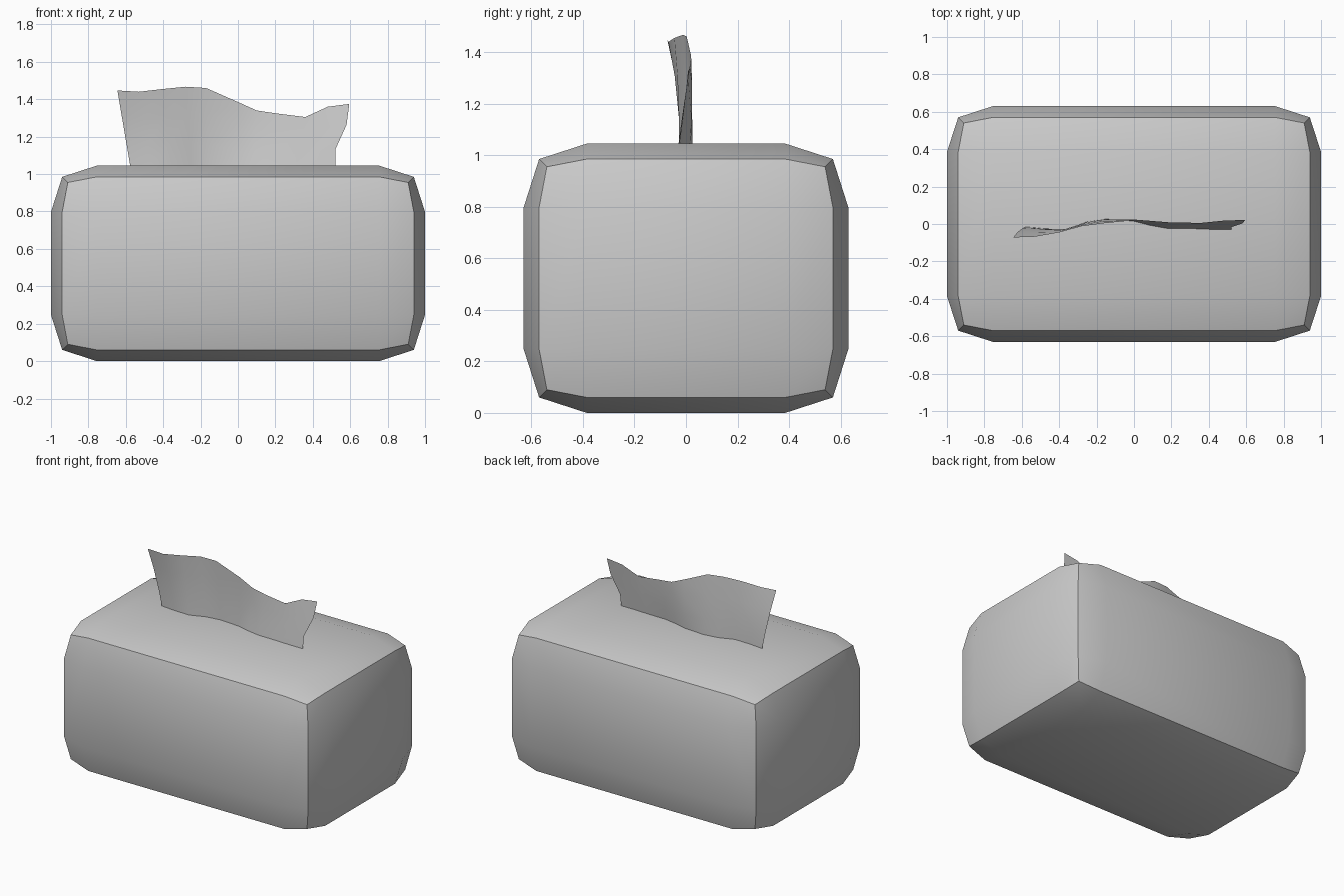
import bpy, bmesh
from itertools import product

if "Cube" in bpy.data.objects:
    bpy.data.objects.remove(bpy.data.objects["Cube"])

MID = 0.5225  # box centre height


def finish(bm, name):
    bmesh.ops.recalc_face_normals(bm, faces=bm.faces)
    me = bpy.data.meshes.new(name)
    bm.to_mesh(me)
    bm.free()
    ob = bpy.data.objects.new(name, me)
    bpy.context.collection.objects.link(ob)
    bpy.ops.object.select_all(action='DESELECT')
    ob.select_set(True)
    bpy.context.view_layer.objects.active = ob
    bpy.ops.object.shade_smooth_by_angle(angle=0.6)
    return ob


# Box: 4x4x4 lattice shell whose faces bulge; edges and corners are pulled in
inner = (0.755, 0.385, 0.275)
outer = (1.0, 0.63, MID)
pull = {1: 0.0, 2: 0.06, 3: 0.09}
bm = bmesh.new()
grid = {}
for idx in product(range(4), repeat=3):
    ends = sum(i in (0, 3) for i in idx)
    if ends:
        co = []
        for axis, i in enumerate(idx):
            size = outer[axis] - pull[ends] if i in (0, 3) else inner[axis]
            co.append(size if i > 1 else -size)
        grid[idx] = bm.verts.new((co[0], co[1], co[2] + MID))
for axis, side, i, j in product(range(3), (0, 3), range(3), range(3)):
    quad = []
    for a, b in ((i, j), (i + 1, j), (i + 1, j + 1), (i, j + 1)):
        idx = [a, b]
        idx.insert(axis, side)
        quad.append(grid[tuple(idx)])
    bm.faces.new(quad)
finish(bm, "tissue_box")

# Tissue: wavy single sheet, columns of (top x, top z, top y, middle y, base y)
columns = [
    (-0.645, 1.447, -0.072, -0.032, -0.015),
    (-0.53, 1.440, -0.068, -0.035, -0.025),
    (-0.40, 1.455, -0.045, -0.030, -0.028),
    (-0.28, 1.467, -0.012, 0.002, 0.012),
    (-0.17, 1.460, 0.003, 0.020, 0.026),
    (0.00, 1.385, 0.020, 0.024, 0.015),
    (0.10, 1.340, 0.016, 0.010, -0.008),
    (0.20, 1.325, 0.008, -0.006, -0.024),
    (0.36, 1.305, 0.006, -0.008, -0.026),
    (0.48, 1.360, 0.018, -0.008, -0.030),
    (0.595, 1.375, 0.022, -0.006, -0.030),
]
base_z = 1.035
bm = bmesh.new()
rows = []
for t in (0, 0.28, 0.67, 1):
    row = []
    for x, z, y1, ym, y0 in columns:
        base_x = -0.575 + (x + 0.645) * 1.095 / 1.24
        spread = t if x < 0 else (0 if t < 0.5 else min(1, t * 1.2))
        spread = t + (spread - t) * max(0, x / 0.595)
        y = y0 * (1 - t) * (1 - 2 * t) + 4 * ym * t * (1 - t) + y1 * t * (2 * t - 1)
        row.append(bm.verts.new((base_x + (x - base_x) * spread, y,
                                 base_z + (z - base_z) * t)))
    rows.append(row)
for lo, hi in zip(rows, rows[1:]):
    for k in range(len(columns) - 1):
        bm.faces.new((lo[k], lo[k + 1], hi[k + 1], hi[k]))
finish(bm, "tissue_sheet")
